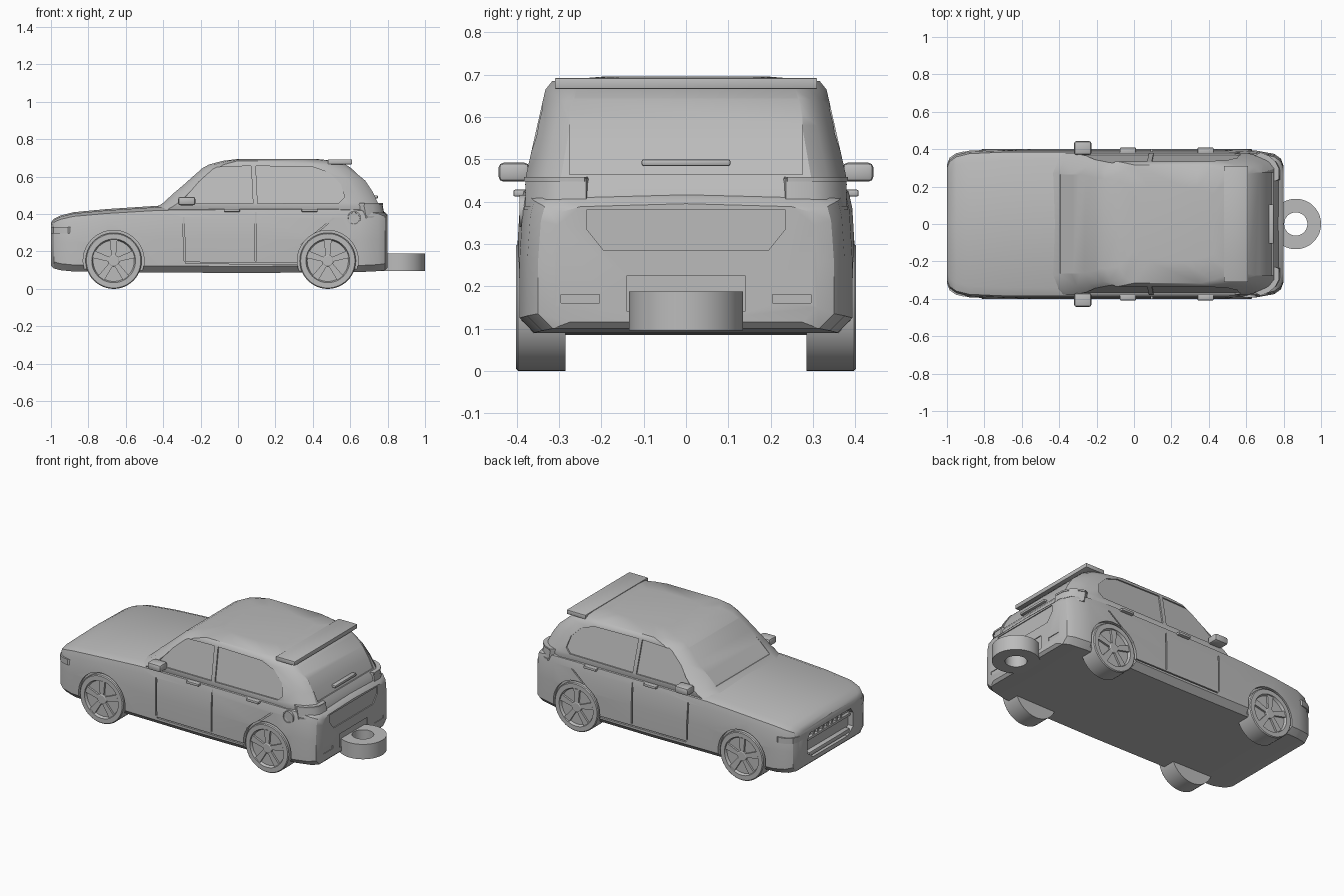
import bpy, bmesh, math
from mathutils import Vector, Matrix

cube = bpy.data.objects.get("Cube")
if cube:
    bpy.data.objects.remove(cube, do_unlink=True)
COLOUR = (0.5, 0.5, 0.5, 1)
grey = bpy.data.materials.new("plain_grey")
grey.use_nodes = True
grey.diffuse_color = COLOUR
grey.node_tree.nodes["Principled BSDF"].inputs["Base Color"].default_value = COLOUR

def finish(name, bm):
    bmesh.ops.recalc_face_normals(bm, faces=bm.faces[:])
    mesh = bpy.data.meshes.new(name)
    bm.to_mesh(mesh)
    bm.free()
    mesh.materials.append(grey)
    ob = bpy.data.objects.new(name, mesh)
    bpy.context.scene.collection.objects.link(ob)
    return ob

def loft(name, rings):
    """Skin matching closed loops and cap both ends."""
    bm = bmesh.new()
    loops = [[bm.verts.new(p) for p in ring] for ring in rings]
    n = len(loops[0])
    for a, b in zip(loops, loops[1:]):
        for i in range(n):
            j = (i + 1) % n
            bm.faces.new((a[i], a[j], b[j], b[i]))
    bm.faces.new(loops[0])
    bm.faces.new(loops[-1])
    return finish(name, bm)

def lathe(name, profile, center, axis, closed=False, steps=48):
    """Spin (radius, height) points round the y or z axis."""
    bm = bmesh.new()
    put = (lambda r, a: (r, a, 0)) if axis == "y" else (lambda r, a: (r, 0, a))
    vs = [bm.verts.new(put(r, a)) for r, a in profile]
    pairs = list(zip(vs, vs[1:])) + ([(vs[-1], vs[0])] if closed else [])
    edges = [bm.edges.new(p) for p in pairs]
    bmesh.ops.spin(bm, geom=vs + edges, cent=(0, 0, 0), axis=put(0, 1),
                   angle=math.tau, steps=steps)
    bmesh.ops.remove_doubles(bm, verts=bm.verts[:], dist=0.0001)
    bmesh.ops.translate(bm, verts=bm.verts[:], vec=center)
    return finish(name, bm)

def box(name, x, y, z, bevel=0.0):
    bm = bmesh.new()
    size = Vector((x[1] - x[0], y[1] - y[0], z[1] - z[0]))
    mid = Vector((sum(x), sum(y), sum(z))) / 2
    bmesh.ops.create_cube(bm, size=1, matrix=Matrix.Translation(mid) @ Matrix.Diagonal(size).to_4x4())
    if bevel:
        bmesh.ops.bevel(bm, geom=bm.edges[:], offset=bevel, segments=2, profile=0.5, affect="EDGES")
    return finish(name, bm)

def cut(target, cutter):
    cutter.hide_render = True
    mod = target.modifiers.new("cut", "BOOLEAN")
    mod.operation, mod.solver, mod.object = "DIFFERENCE", "EXACT", cutter
    bpy.context.view_layer.objects.active = target
    bpy.ops.object.modifier_apply(modifier=mod.name)
    bpy.data.objects.remove(cutter, do_unlink=True)

def mirror_y(pts):
    """Close a half loop across y = 0."""
    return pts + [(x, -y, z) for x, y, z in reversed(pts) if y > 0.0001]

def end_plate(half, x0, x1):
    """Prism along x from half an outline in (y, z)."""
    full = half + [(-y, z) for y, z in reversed(half)]
    return loft("cutter", [[(x, y, z) for y, z in full] for x in (x0, x1)])

# Lower body: cross-sections from nose to tail (x, half width, bottom, top)
def body_section(x, w, zb, zt):
    h = zt - zb
    half = [(0, zb), (w - .035, zb), (w, zb + .035), (w, zb + .5 * h), (w - .007, zb + .82 * h),
            (w - .016, zb + .93 * h), (w - .06, zt - .007), (0, zt)]
    return mirror_y([(x, y, z) for y, z in half])

stations = [(-1, .315, .125, .355), (-.985, .35, .11, .375), (-.95, .375, .1, .392),
            (-.88, .392, .093, .41), (-.7, .4, .09, .427), (-.42, .4, .088, .445),
            (0, .4, .085, .45), (.5, .4, .088, .45), (.65, .393, .09, .445),
            (.75, .375, .095, .425), (.785, .35, .1, .41), (.8, .31, .115, .395)]
body = loft("lower_body", [body_section(*s) for s in stations])

# Cabin: outlines stacked upward (z, front x, rear x, half width)
def side_y(z):
    return .383 - .225 * (z - .44)

def cabin_ring(z, xf, xr, w):
    half = [(xf, 0), (xf, .72 * w), (xf + .03, .91 * w), (xf + .08, w), (xr - .16, w),
            (xr - .09, .95 * w), (xr - .03, .88 * w), (xr, .78 * w), (xr, 0)]
    return mirror_y([(x, y, z) for x, y in half])

front_x = [(.46, -.40), (.52, -.335), (.58, -.268), (.64, -.2)]
rear_x = [(.46, .748), (.52, .72), (.58, .68), (.64, .615)]
levels = [(.40, -.50, .775, .37), (.44, -.43, .765, .38)]
levels += [(z, xf, xr, side_y(z)) for (z, xf), (_, xr) in zip(front_x, rear_x)]
levels += [(.665, -.155, .575, .332), (.685, -.08, .51, .316), (.695, .0, .42, .2)]
cabin = loft("cabin", [cabin_ring(*lv) for lv in levels])

# Windscreen and rear window recesses
for line, depth, out, half in ((front_x, .008, -.1, .265), (rear_x, -.009, .1, .275)):
    prof = [(x + depth, z + .004) for z, x in line]
    prof += [(x + out, z + .004) for z, x in reversed(line)]
    cut(cabin, loft("cutter", [[(x, y, z) for x, z in prof] for y in (-half, half)]))

# Side windows, door gaps and wheel arches on both sides
windows = [
    [(-.31, .457), (-.28, .49), (-.17, .62), (-.13, .652), (.07, .657), (.08, .457)],
    [(.105, .457), (.095, .657), (.40, .652), (.49, .62), (.55, .56), (.57, .49), (.54, .46)]]
gaps = [[(-.29, .15), (-.282, .15), (-.287, .385), (-.295, .385)],
        [(.092, .15), (.1, .15), (.1, .41), (.092, .41)],
        [(-.28, .136), (.33, .132), (.33, .139), (-.28, .143)],
        [(.335, .235), (.345, .235), (.52, .38), (.508, .38)]]
WHEEL_X = (-.665, .48)
for s in (-1, 1):
    for w in windows:
        cut(cabin, loft("cutter", [[(x, s * (side_y(z) - .009), z) for x, z in w],
                                   [(x, s * .46, z) for x, z in w]]))
    for g in gaps:
        cut(body, loft("cutter", [[(x, s * y, z) for x, z in g] for y in (.387, .45)]))
    for x in WHEEL_X:
        arch = [(0, s * .375), (.163, s * .375), (.163, s * .46), (0, s * .46)]
        cut(body, lathe("cutter", arch, (x, 0, .15), "y"))

# Tailgate panel, number plate recess and reflectors
cut(body, end_plate([(.195, .285), (.235, .335), (.235, .38)], .794, .85))
cut(body, end_plate([(.14, .14), (.14, .225)], .795, .85))
for s in (-1, 1):
    cut(body, box("cutter", (.796, .85), sorted((s * .205, s * .295)), (.16, .18)))

# Grille opening with bars
cut(body, end_plate([(.17, .15), (.225, .19), (.225, .275), (.2, .31)], -1.1, -.965))
box("grille_bar", (-.985, -.96), (-.22, .22), (.255, .272), .003)
for i in range(-3, 4):
    box("grille_tooth", (-.98, -.96), (i * .045 - .008, i * .045 + .008), (.272, .29))
box("front_bumper_lip", (-.995, -.96), (-.2, .2), (.16, .185), .004)

# Lamps: bands wrapped round the corners
def band(name, path, s, z0, z1, t=.03, lean=0.0):
    rings = []
    for x, y in path:
        inward = Vector((-x, -s * y, 0)).normalized() * t
        a, b = Vector((x, s * y, z0)), Vector((x - lean, s * y, z1))
        rings.append([a, b, b + inward, a + inward])
    loft(name, rings)

head_path = [(-1.0, .235), (-1.0, .317), (-.987, .353), (-.952, .378), (-.91, .388)]
tail_path = [(.79, .24), (.788, .30), (.77, .335), (.735, .365), (.69, .383)]
for s in (-1, 1):
    band("headlamp", head_path, s, .295, .33)
    band("tail_lamp", [(x - .006, y - .004) for x, y in tail_path], s, .39, .455, .05, .012)
    band("tail_lamp_lower_trim", tail_path, s, .38, .39)
    band("tail_lamp_upper_trim", [(x - .014, y) for x, y in tail_path], s, .448, .458)
    # Mirrors and door handles
    box("mirror", (-.32, -.228), sorted((s * .37, s * .443)), (.447, .492), .012)
    for x in (-.075, .34):
        box("door_handle", (x, x + .085), sorted((s * .375, s * .408)), (.412, .428), .004)
    # Wheels
    tyre = [(0, .285), (.15, .285), (.15, .397), (.145, .402), (.117, .402), (.11, .386), (0, .386)]
    hub = [(0, .38), (.032, .38), (.032, .396), (.026, .4), (0, .4)]
    spoke = [(.02, -.012), (.113, -.02), (.113, .02), (.02, .012)]
    for wx in WHEEL_X:
        lathe("tyre", [(r, s * y) for r, y in tyre], (wx, 0, .15), "y")
        lathe("wheel_hub", [(r, s * y) for r, y in hub], (wx, 0, .15), "y", steps=24)
        for k in range(5):
            a = math.pi / 2 + k * math.tau / 5
            c, d = math.cos(a), math.sin(a)
            flat = [(wx + u * c - v * d, .15 + u * d + v * c) for u, v in spoke]
            loft("wheel_spoke", [[(x, s * y, z) for x, z in flat] for y in (.38, .398)])

# Spoiler, rear bar, filler cap and towing ring
box("roof_spoiler", (.48, .61), (-.31, .31), (.666, .692), .003)
box("rear_window_bar", (.715, .748), (-.105, .105), (.484, .5), .005)
cap = [(0, -.36), (.038, -.36), (.038, -.394), (.031, -.394), (.03, -.389), (0, -.389)]
lathe("filler_cap", cap, (.62, 0, .378), "y", steps=32)
ring = [(.062, .095), (.135, .095), (.135, .188), (.062, .188)]
lathe("towing_ring", ring, (.865, 0, 0), "z", closed=True)

# Smooth shading with sharp creases kept
bpy.ops.object.select_all(action="DESELECT")
for ob in bpy.context.scene.objects:
    if ob.type == "MESH":
        ob.select_set(True)
        bpy.context.view_layer.objects.active = ob
bpy.ops.object.shade_smooth_by_angle(angle=math.radians(30))
